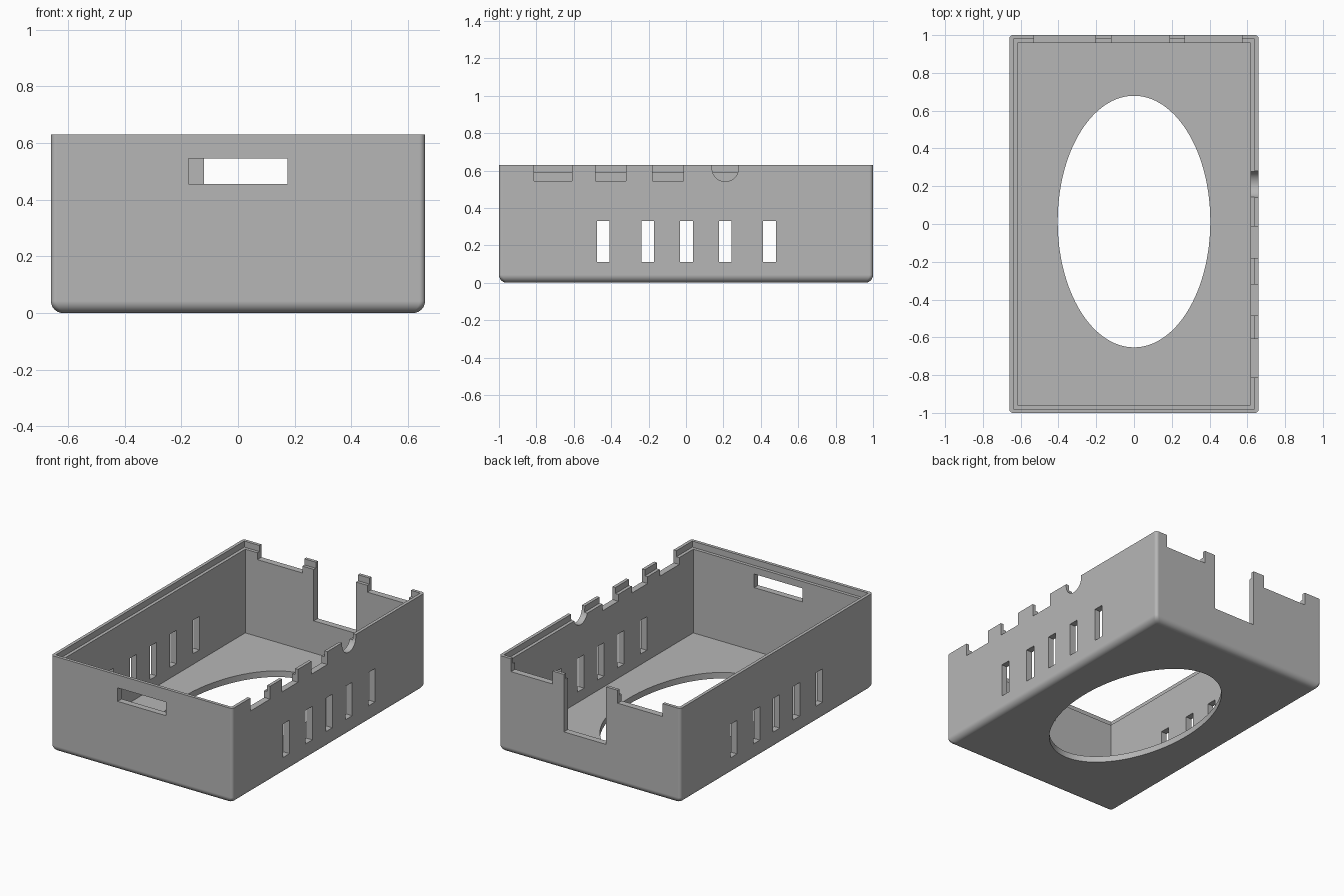
import bpy
import bmesh
from math import sin, cos, pi, radians

HX, HY, H = 0.66, 1.0, 0.63      # half width, half depth, height
WALL, LIP, FLOOR = 0.042, 0.021, 0.04
CORNER, ROUND = 0.02, 0.042      # upright corner radius, bottom edge radius
NOTCH_Z = 0.545

cube = bpy.data.objects.get("Cube")
if cube:
    bpy.data.objects.remove(cube, do_unlink=True)

grey = bpy.data.materials.new("plain grey")
grey.use_nodes = True
colour = (0.47, 0.47, 0.47, 1)
grey.diffuse_color = colour
grey.node_tree.nodes["Principled BSDF"].inputs["Base Color"].default_value = colour


def make_object(name, bm):
    bmesh.ops.recalc_face_normals(bm, faces=bm.faces)
    mesh = bpy.data.meshes.new(name)
    bm.to_mesh(mesh)
    bm.free()
    mesh.materials.append(grey)
    obj = bpy.data.objects.new(name, mesh)
    bpy.context.collection.objects.link(obj)
    return obj


def rounded_ring(bm, inset, z, steps=6):
    """Rounded rectangle of vertices at one height."""
    ring = []
    for i, (sx, sy) in enumerate([(1, 1), (-1, 1), (-1, -1), (1, -1)]):
        for k in range(steps + 1):
            a = (i + k / steps) * pi / 2
            x = sx * (HX - inset - CORNER) + CORNER * cos(a)
            y = sy * (HY - inset - CORNER) + CORNER * sin(a)
            ring.append(bm.verts.new((x, y, z)))
    return ring


def rounded_block(name):
    """Block with soft upright corners and a rounded bottom edge."""
    bm = bmesh.new()
    steps = 8
    rings = []
    for k in range(steps + 1):
        a = k / steps * pi / 2
        rings.append(rounded_ring(bm, ROUND * (1 - sin(a)), ROUND * (1 - cos(a))))
    rings.append(rounded_ring(bm, 0, H))
    for low, high in zip(rings, rings[1:]):
        for i in range(len(low)):
            j = (i + 1) % len(low)
            bm.faces.new((low[i], low[j], high[j], high[i]))
    bm.faces.new(rings[0])
    bm.faces.new(rings[-1])
    return make_object(name, bm)


def box(name, x, y, z):
    bm = bmesh.new()
    bmesh.ops.create_cube(bm, size=1)
    for v in bm.verts:
        v.co = [lo + (c + 0.5) * (hi - lo) for c, (lo, hi) in zip(v.co, (x, y, z))]
    return make_object(name, bm)


def cylinder(name, segments=96):
    bm = bmesh.new()
    bmesh.ops.create_cone(bm, cap_ends=True, segments=segments,
                          radius1=1, radius2=1, depth=1)
    return make_object(name, bm)


def cut(body, cutter):
    """Subtract a cutter and remove it."""
    cutter.hide_render = True
    mod = body.modifiers.new("cut", 'BOOLEAN')
    mod.operation = 'DIFFERENCE'
    mod.solver = 'EXACT'
    mod.object = cutter
    bpy.context.view_layer.objects.active = body
    bpy.ops.object.modifier_apply(modifier=mod.name)
    bpy.data.objects.remove(cutter, do_unlink=True)


case = rounded_block("open_case")
ABOVE = H + 0.1

# Hollow inside and the stepped rim for a lid
for w, z in ((WALL, FLOOR), (LIP, 0.59)):
    cut(case, box("hollow_cutter", (w - HX, HX - w), (w - HY, HY - w), (z, ABOVE)))

# Oval opening in the floor
oval = cylinder("oval_cutter", 128)
oval.location = (0, 0.013, 0)
oval.scale = (0.404, 0.666, 0.3)
cut(case, oval)

# Vent slots through both side walls
for y in (-0.442, -0.205, 0.003, 0.21, 0.447):
    cut(case, box("vent_cutter", (-1, 1), (y - 0.034, y + 0.034), (0.11, 0.33)))

# Window in the front wall
cut(case, box("window_cutter", (-0.175, 0.175), (-1.1, -0.9), (0.456, 0.545)))

# Notches along the top of the side wall
for y0, y1 in ((-0.813, -0.61), (-0.485, -0.32), (-0.18, -0.014)):
    cut(case, box("side_notch_cutter", (0.55, 0.75), (y0, y1), (NOTCH_Z, ABOVE)))

# Round cable notch in the same wall
cable = cylinder("cable_cutter", 48)
cable.rotation_euler = (0, pi / 2, 0)
cable.location = (0.65, 0.21, 0.612)
cable.scale = (0.071, 0.071, 0.2)
cut(case, cable)
cut(case, box("cable_top_cutter", (0.55, 0.75), (0.139, 0.281), (0.612, ABOVE)))

# Notches in the back wall, the middle one deep
for x0, x1, z in ((-0.53, -0.203, NOTCH_Z), (-0.12, 0.188, 0.252), (0.27, 0.573, NOTCH_Z)):
    cut(case, box("back_notch_cutter", (x0, x1), (0.9, 1.1), (z, ABOVE)))

# Smooth the rounded edges, keep the rest crisp
bpy.ops.object.select_all(action='DESELECT')
case.select_set(True)
bpy.context.view_layer.objects.active = case
bpy.ops.object.shade_smooth_by_angle(angle=radians(30))
weighted = case.modifiers.new("weighted normals", 'WEIGHTED_NORMAL')
weighted.keep_sharp = True
